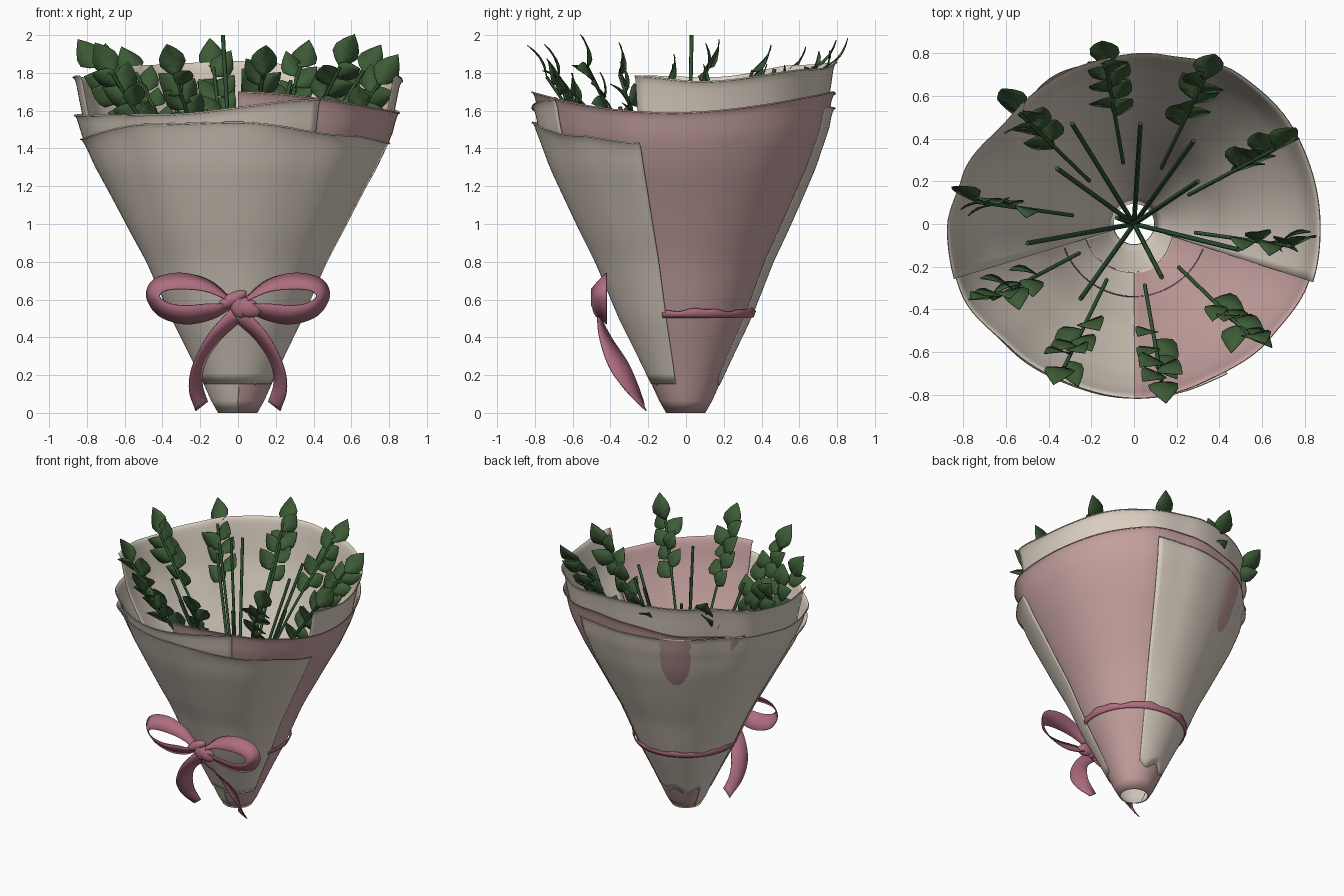
import bpy, bmesh, math, random
from mathutils import Vector

if "Cube" in bpy.data.objects:
    bpy.data.objects.remove(bpy.data.objects["Cube"])

random.seed(4)


def material(name, rgb):
    m = bpy.data.materials.new(name)
    m.diffuse_color = (*rgb, 1)
    m.use_nodes = True
    m.node_tree.nodes["Principled BSDF"].inputs["Base Color"].default_value = m.diffuse_color
    return m


CREAM = material("cream paper", (0.71, 0.63, 0.54))
PINK = material("pink paper", (0.57, 0.365, 0.355))
RIBBON = material("rose ribbon", (0.43, 0.155, 0.215))
LEAF = material("leaf green", (0.046, 0.105, 0.037))
STEM = material("stem green", (0.03, 0.092, 0.036))


def lerp_table(table, x):
    """Straight interpolation in a short table of (x, value) pairs."""
    if x <= table[0][0]:
        return table[0][1]
    for (x0, v0), (x1, v1) in zip(table, table[1:]):
        if x <= x1:
            return v0 + (v1 - v0) * (x - x0) / (x1 - x0)
    return table[-1][1]


def smooth_table(table, x):
    """Eased interpolation for soft waves."""
    for (x0, v0), (x1, v1) in zip(table, table[1:]):
        if x <= x1:
            t = max(0, (x - x0) / (x1 - x0))
            return v0 + (v1 - v0) * t * t * (3 - 2 * t)
    return table[-1][1]


def spline(points, steps=6):
    """Catmull-Rom curve through the points."""
    p = [Vector(q) for q in points]
    p = [2 * p[0] - p[1]] + p + [2 * p[-1] - p[-2]]
    out = []
    for i in range(1, len(p) - 2):
        a, b, c, d = p[i - 1:i + 3]
        for k in range(steps):
            t = k / steps
            out.append(0.5 * (2 * b + (c - a) * t + (2 * a - 5 * b + 4 * c - d) * t * t
                              + (3 * b - a - 3 * c + d) * t ** 3))
    return out + [p[-2]]


def finish(bm, name, mat, thickness=0.0):
    bmesh.ops.recalc_face_normals(bm, faces=bm.faces)
    me = bpy.data.meshes.new(name)
    bm.to_mesh(me)
    bm.free()
    me.materials.append(mat)
    ob = bpy.data.objects.new(name, me)
    bpy.context.collection.objects.link(ob)
    if thickness:
        mod = ob.modifiers.new("thickness", 'SOLIDIFY')
        mod.thickness = thickness
        mod.offset = 0
    bpy.context.view_layer.objects.active = ob
    bpy.ops.object.select_all(action='DESELECT')
    ob.select_set(True)
    bpy.ops.object.shade_smooth_by_angle(angle=math.radians(50))
    return ob


def loft(name, rows, mat, thickness):
    """Skin a grid of points."""
    bm = bmesh.new()
    grid = [[bm.verts.new(p) for p in row] for row in rows]
    for r0, r1 in zip(grid, grid[1:]):
        for i in range(len(r0) - 1):
            bm.faces.new((r0[i], r0[i + 1], r1[i + 1], r1[i]))
    return finish(bm, name, mat, thickness)


# ---- Wrapping paper: conical sheets around the bouquet ----
PROFILE = [(0, .10), (.05, .13), (.15, .175), (.3, .243), (.5, .338), (.8, .457), (1.0, .555),
           (1.3, .70), (1.5, .777), (1.7, .815), (1.9, .845)]
WAVE = [(0, 1.06), (30, 1.05), (55, 1.03), (80, .96), (105, .935), (140, .92), (165, 1.01),
        (182, 1.06), (202, 1.065), (225, 1.0), (250, .98), (270, .985), (295, .98),
        (320, 1.02), (342, 1.065), (360, 1.06)]


def paper_radius(a, z):
    k = min(1, (z / 1.42) ** 2)
    return lerp_table(PROFILE, z) * (1 + (smooth_table(WAVE, a % 360) - 1) * k)


def sheet(name, mat, start, end, top, offset, bottom=lambda a: 0.0, bulge=lambda a, z: 0.0, lip=1.0):
    columns = []
    n = int((end - start) / 3)
    for i in range(n + 1):
        a = start + (end - start) * i / n
        z0, z1 = bottom(a), smooth_table(top, a)
        levels = [(z0 + (z1 - .045 - z0) * j / 24, 0) for j in range(25)]
        levels += [(z1 - .022, .003), (z1 - .006, .008), (z1, .013), (z1 - .006, .016)]
        c, s = math.cos(math.radians(a)), math.sin(math.radians(a))
        col = []
        for z, flare in levels:
            # layers press together towards the base
            press = .25 + .75 * max(0, min(1, (z - .15) / .8))
            r = paper_radius(a, z) + offset * press + flare * lip + bulge(a, z)
            col.append((r * c, r * s, z))
        columns.append(col)
    return loft(name, columns, mat, 0.004)


def pink_bulge(a, z):
    wide = math.exp(-((a - 119) / 11) ** 2) * max(0, min(1, (z - 1.0) / .35))
    narrow = math.exp(-((a - 151) / 4) ** 2) * max(0, min(1, (z - 1.2) / .35))
    return .026 * wide + .019 * narrow


sheet("back_inner_paper", CREAM, -18, 197,
      [(-18, 1.785), (5, 1.755), (50, 1.82), (90, 1.86), (130, 1.84), (172, 1.775), (197, 1.785)],
      -.016)
sheet("inner_collar", CREAM, 197, 342, [(197, .30), (280, .28), (342, .20)], -.014, lip=0)
sheet("pink_right_paper", PINK, -90, 156,
      [(-90, 1.70), (-5, 1.59), (75, 1.70), (156, 1.60)], 0, bulge=pink_bulge)
sheet("left_paper", CREAM, 62, 302,
      [(62, 1.62), (135, 1.60), (190, 1.575), (240, 1.58), (302, 1.66)], .014,
      bottom=lambda a: 0.0 if 157 < a < 271 else .165 + .02 * math.sin(math.radians(a * 8)))
sheet("front_paper", CREAM, 190, 343,
      [(190, 1.45), (235, 1.53), (270, 1.54), (315, 1.47), (343, 1.43)], .029,
      bottom=lambda a: .155)

# ---- Ribbon band around the paper, with a thin crease showing inside the front ----
def band(name, start, end, levels, offset, wave, thickness):
    rows = []
    for i in range(97):
        a = start + (end - start) * i / 96
        t = math.radians(a)
        rise = wave * (.7 * math.sin(7 * t) + .4 * math.sin(17 * t))
        zs = [*levels[:-1], levels[-1] + rise]
        rows.append([((paper_radius(a, z) + offset) * math.cos(t),
                      (paper_radius(a, z) + offset) * math.sin(t), z) for z in zs])
    loft(name, rows, RIBBON, thickness)


band("ribbon_band", -20, 202, (.505, .52, .545), .016, .01, .007)
band("ribbon_crease", 199, 340, (.512, .518), -.003, 0, .003)

# ---- Bow: loops and tails lofted between two edges, mirrored left and right ----
LOOP_OUT = [(.04, -.44, .61), (.15, -.43, .70), (.30, -.42, .74), (.44, -.42, .71), (.485, -.42, .62),
            (.42, -.42, .515), (.28, -.42, .47), (.14, -.43, .495), (.04, -.44, .55)]
LOOP_IN = [(.04, -.48, .59), (.16, -.495, .64), (.28, -.50, .655), (.38, -.50, .648), (.415, -.50, .617),
           (.37, -.50, .582), (.28, -.50, .568), (.15, -.495, .578), (.04, -.48, .575)]
TAIL_OUT = [(.04, -.47, .55), (.16, -.46, .41), (.24, -.41, .25), (.258, -.32, .12), (.225, -.21, .01)]
TAIL_IN = [(-.01, -.44, .48), (.09, -.39, .39), (.17, -.31, .27), (.19, -.26, .16), (.16, -.225, .06)]


def ribbon(name, edge_a, edge_b, side):
    rows = []
    for p, q in zip(spline(edge_a), spline(edge_b)):
        mid = (p + q) / 2 + Vector((0, -.004, 0))
        rows.append([(v.x * side, v.y, v.z) for v in (p, mid, q)])
    loft(name, rows, RIBBON, .006)


for side, label in ((-1, "left"), (1, "right")):
    ribbon("bow_loop_" + label, LOOP_OUT, LOOP_IN, side)
    ribbon("bow_tail_" + label, TAIL_OUT, TAIL_IN, side)

# Knot: soft lumps folded across the middle
for i, (x, z, sx, sz, tilt) in enumerate([(-.03, .60, .085, .035, .5), (.04, .56, .085, .05, -.35),
                                          (.0, .57, .045, .07, .3)]):
    bm = bmesh.new()
    bmesh.ops.create_uvsphere(bm, u_segments=20, v_segments=12, radius=1)
    for v in bm.verts:
        px, pz = v.co.x * sx, v.co.z * sz
        v.co = (x + px * math.cos(tilt) - pz * math.sin(tilt), -.46 + v.co.y * .036,
                z + px * math.sin(tilt) + pz * math.cos(tilt))
    finish(bm, "bow_knot_%d" % (i + 1), RIBBON)


# ---- Stems and leaves ----
def tubes(name, paths, radius):
    cu = bpy.data.curves.new(name, 'CURVE')
    cu.dimensions = '3D'
    cu.bevel_depth = radius
    cu.bevel_resolution = 1
    cu.use_fill_caps = True
    for path in paths:
        sp = cu.splines.new('POLY')
        sp.points.add(len(path) - 1)
        for pt, co in zip(sp.points, path):
            pt.co = (*co, 1)
    cu.materials.append(STEM)
    bpy.context.collection.objects.link(bpy.data.objects.new(name, cu))


OUTLINE = [(0, .03), (.14, .55), (.34, 1), (.55, .95), (.76, .6), (.91, .24), (1, .01)]


def add_leaf(bm, base, along, normal, length):
    along = along.normalized()
    across = along.cross(normal).normalized()
    normal = across.cross(along)
    prev = None
    for t, w in OUTLINE:
        mid = base + along * length * t + normal * length * .10 * math.sin(math.pi * t)
        half = across * w * length * .36
        lift = normal * length * .04 * w
        row = [bm.verts.new(p) for p in (mid - half + lift, mid, mid + half + lift)]
        if prev:
            for k in (0, 1):
                bm.faces.new((prev[k], prev[k + 1], row[k + 1], row[k]))
        prev = row


leaves = bmesh.new()
sprigs = []
DROPS = [.09, .02, .0, .0, .03, .0, .04, .05, .05, .0]
for i in range(10):
    a = math.radians(-8 + 36 * i)
    out = Vector((math.cos(a), math.sin(a), 0))
    path = spline([out * r + Vector((0, 0, z - DROPS[i]))
                   for r, z in ((.29, 1.15), (.45, 1.41), (.61, 1.63), (.75, 1.83))], 8)
    sprigs.append(path)
    n = len(path) - 1
    for j, f in enumerate((.46, .55, .63, .71, .79, .86, .93)):
        k = int(f * n)
        d = (path[k + 1] - path[k]).normalized()
        facing = d.cross(Vector((1, 0, 0))).normalized()
        across = d.cross(facing)
        s = -1 if (i + j) % 2 else 1
        along = d * .8 + across * s * .6 + facing * random.uniform(-.45, .45)
        add_leaf(leaves, path[k], along, facing + across * random.uniform(-.25, .25),
                 random.uniform(.15, .18))
    d = (path[-1] - path[-2]).normalized()
    facing = d.cross(Vector((1, 0, 0))).normalized()
    # the end leaf nods a little towards the front on the side sprigs
    add_leaf(leaves, path[-1], d + facing * .3 * abs(out.x), facing, .195)
finish(leaves, "leaves", LEAF, .004)
tubes("sprig_stems", sprigs, .009)

# Bare stems fanning out from the middle
TIPS = [(-.29, .47, 1.78), (-.36, .26, 1.72), (-.50, -.09, 1.62), (-.25, -.35, 1.62), (.13, -.25, 1.6),
        (.30, .20, 1.72), (.28, .39, 1.76), (.03, .47, 1.82), (.49, -.12, 1.65), (-.08, .03, 2.0)]
tubes("bare_stems", [spline([(x * .04, y * .04, .25), (x * .42, y * .42, z * .58), (x, y, z)])
                     for x, y, z in TIPS], .011)
